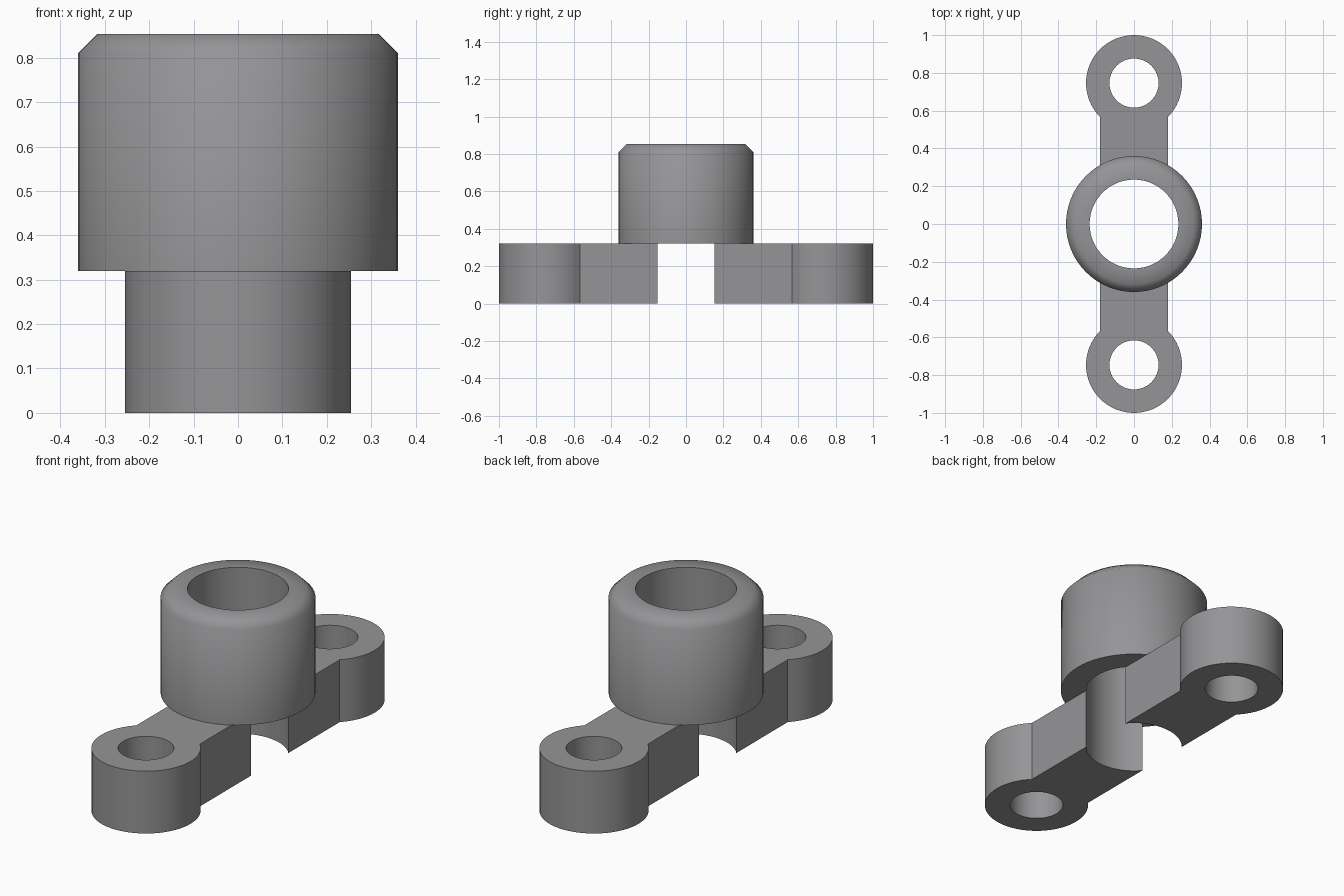
import bpy
import bmesh
import math

if "Cube" in bpy.data.objects:
    bpy.data.objects.remove(bpy.data.objects["Cube"])

SEG = 64
BORE, COLLAR_R, CHAMFER = 0.235, 0.36, 0.042
ARM_H, TOP = 0.32, 0.853
ARM_W = 0.18
LUG_Y, LUG_R, HOLE_R = 0.746, 0.254, 0.13

metal = bpy.data.materials.new("grey metal")
metal.diffuse_color = (0.30, 0.30, 0.31, 1.0)
metal.use_nodes = True
metal.node_tree.nodes["Principled BSDF"].inputs["Base Color"].default_value = metal.diffuse_color


def finish(obj, angle):
    """Weld, colour and smooth a part."""
    bm = bmesh.new()
    bm.from_mesh(obj.data)
    bmesh.ops.remove_doubles(bm, verts=bm.verts, dist=0.0005)
    bmesh.ops.recalc_face_normals(bm, faces=bm.faces)
    bm.to_mesh(obj.data)
    bm.free()
    obj.data.materials.clear()
    obj.data.materials.append(metal)
    bpy.ops.object.select_all(action='DESELECT')
    obj.select_set(True)
    bpy.context.view_layer.objects.active = obj
    bpy.ops.object.shade_smooth_by_angle(angle=math.radians(angle))


def arc(cy, r, a0, a1, n):
    """Points on an arc centred at (0, cy)."""
    return [(r * math.cos(a0 + (a1 - a0) * i / n),
             cy + r * math.sin(a0 + (a1 - a0) * i / n)) for i in range(n + 1)]


def extruded(name, outlines, height):
    """Flat outlines (later ones become holes) extruded up from z = 0."""
    cu = bpy.data.curves.new(name, 'CURVE')
    cu.dimensions = '2D'
    cu.fill_mode = 'BOTH'
    cu.extrude = height / 2
    for pts in outlines:
        sp = cu.splines.new('POLY')
        sp.points.add(len(pts) - 1)
        for p, (x, y) in zip(sp.points, pts):
            p.co = (x, y, 0, 1)
        sp.use_cyclic_u = True
    tmp = bpy.data.objects.new(name + " outline", cu)
    bpy.context.collection.objects.link(tmp)
    deps = bpy.context.evaluated_depsgraph_get()
    mesh = bpy.data.meshes.new_from_object(tmp.evaluated_get(deps))
    bpy.data.objects.remove(tmp)
    for v in mesh.vertices:
        v.co.z += height / 2
    obj = bpy.data.objects.new(name, mesh)
    bpy.context.collection.objects.link(obj)
    return obj


# Collar: chamfered tube made by revolving its section
profile = [(BORE, ARM_H), (COLLAR_R, ARM_H), (COLLAR_R, TOP - CHAMFER),
           (COLLAR_R - CHAMFER, TOP), (BORE, TOP)]
bm = bmesh.new()
ring = [bm.verts.new((r, 0, z)) for r, z in profile]
edges = [bm.edges.new((ring[i], ring[(i + 1) % len(ring)])) for i in range(len(ring))]
bmesh.ops.spin(bm, geom=ring + edges, axis=(0, 0, 1), cent=(0, 0, 0),
               angle=2 * math.pi, steps=SEG, use_merge=True)
mesh = bpy.data.meshes.new("collar")
bm.to_mesh(mesh)
bm.free()
collar = bpy.data.objects.new("collar", mesh)
bpy.context.collection.objects.link(collar)
finish(collar, 50)

# Mounting arms: strap with a round drilled lug, hollowed by the collar bore
neck = math.acos(ARM_W / LUG_R)
bore = math.acos(ARM_W / BORE)
outline = (arc(LUG_Y, LUG_R, -neck, math.pi + neck, 48)
           + arc(0, BORE, math.pi - bore, bore, 18))
hole = arc(LUG_Y, HOLE_R, 0, 2 * math.pi, 40)[:-1]
for name, s in (("back_arm", 1), ("front_arm", -1)):
    arm = extruded(name, [[(x * s, y * s) for x, y in o] for o in (outline, hole)], ARM_H)
    finish(arm, 35)
